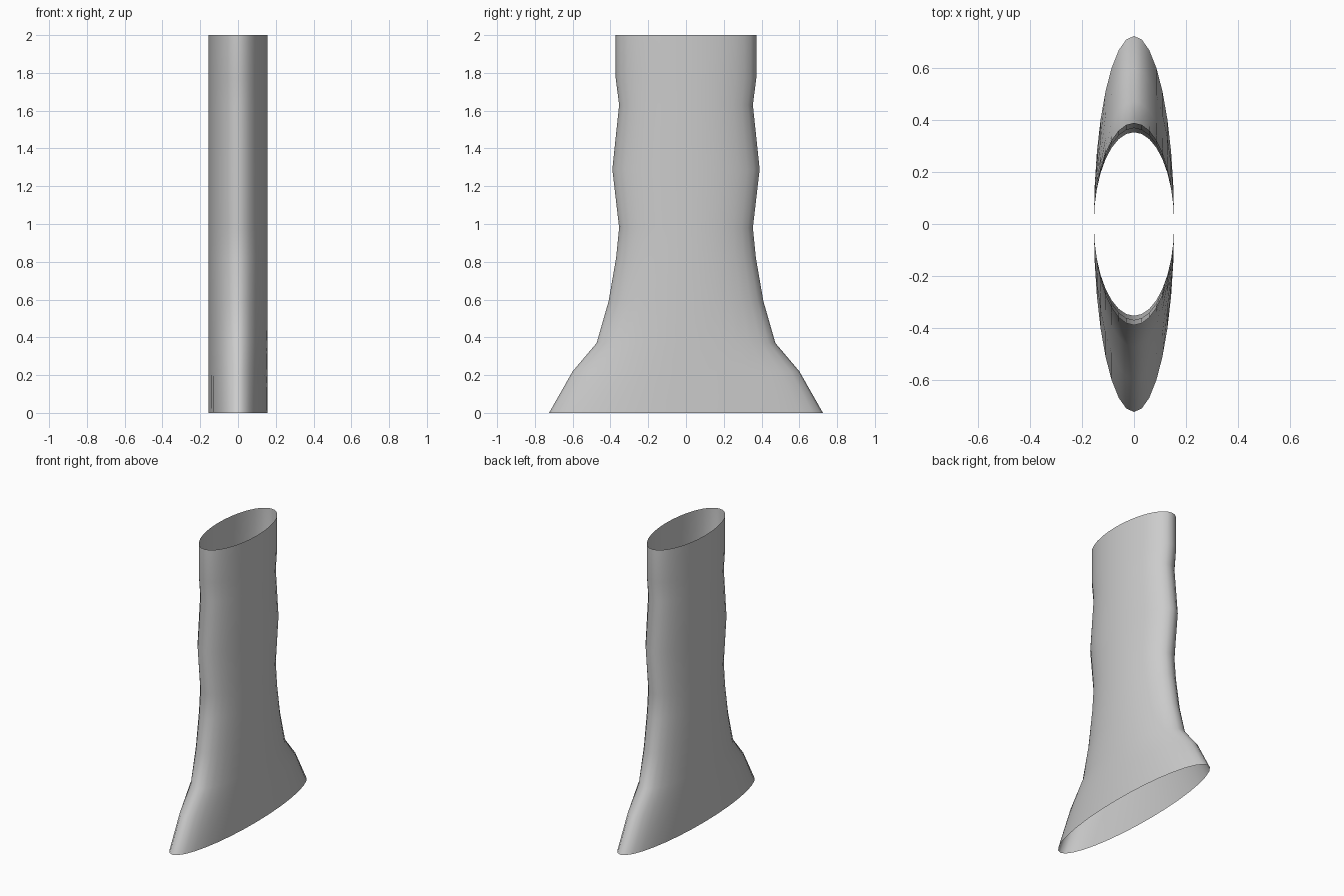
import bpy, bmesh, math

cube = bpy.data.objects.get("Cube")
if cube:
    bpy.data.objects.remove(cube, do_unlink=True)

SEGMENTS = 32
HALF_WIDTH = 0.155
# Half depth of the sleeve at each height (z, depth)
PROFILE = [(0, 0.725), (0.22, 0.6), (0.37, 0.473), (0.59, 0.41), (0.82, 0.37),
           (0.98, 0.354), (1.29, 0.39), (1.63, 0.354), (1.77, 0.372), (2, 0.372)]

grey = bpy.data.materials.new("light grey")
grey.use_nodes = True
colour = (0.6, 0.6, 0.6, 1)
grey.diffuse_color = colour
grey.node_tree.nodes["Principled BSDF"].inputs["Base Color"].default_value = colour


def elliptical_ring(bm, z, depth):
    angles = [math.tau * i / SEGMENTS for i in range(SEGMENTS)]
    return [bm.verts.new((HALF_WIDTH * math.cos(a), depth * math.sin(a), z)) for a in angles]


# Open flared sleeve: elliptical rings of constant width, bridged upward
bm = bmesh.new()
rings = [elliptical_ring(bm, z, depth) for z, depth in PROFILE]
for low, high in zip(rings, rings[1:]):
    for i in range(SEGMENTS):
        j = (i + 1) % SEGMENTS
        bm.faces.new((low[i], low[j], high[j], high[i])).smooth = True

mesh = bpy.data.meshes.new("flared_sleeve")
bm.to_mesh(mesh)
bm.free()
mesh.materials.append(grey)
sleeve = bpy.data.objects.new("flared_sleeve", mesh)
bpy.context.collection.objects.link(sleeve)
